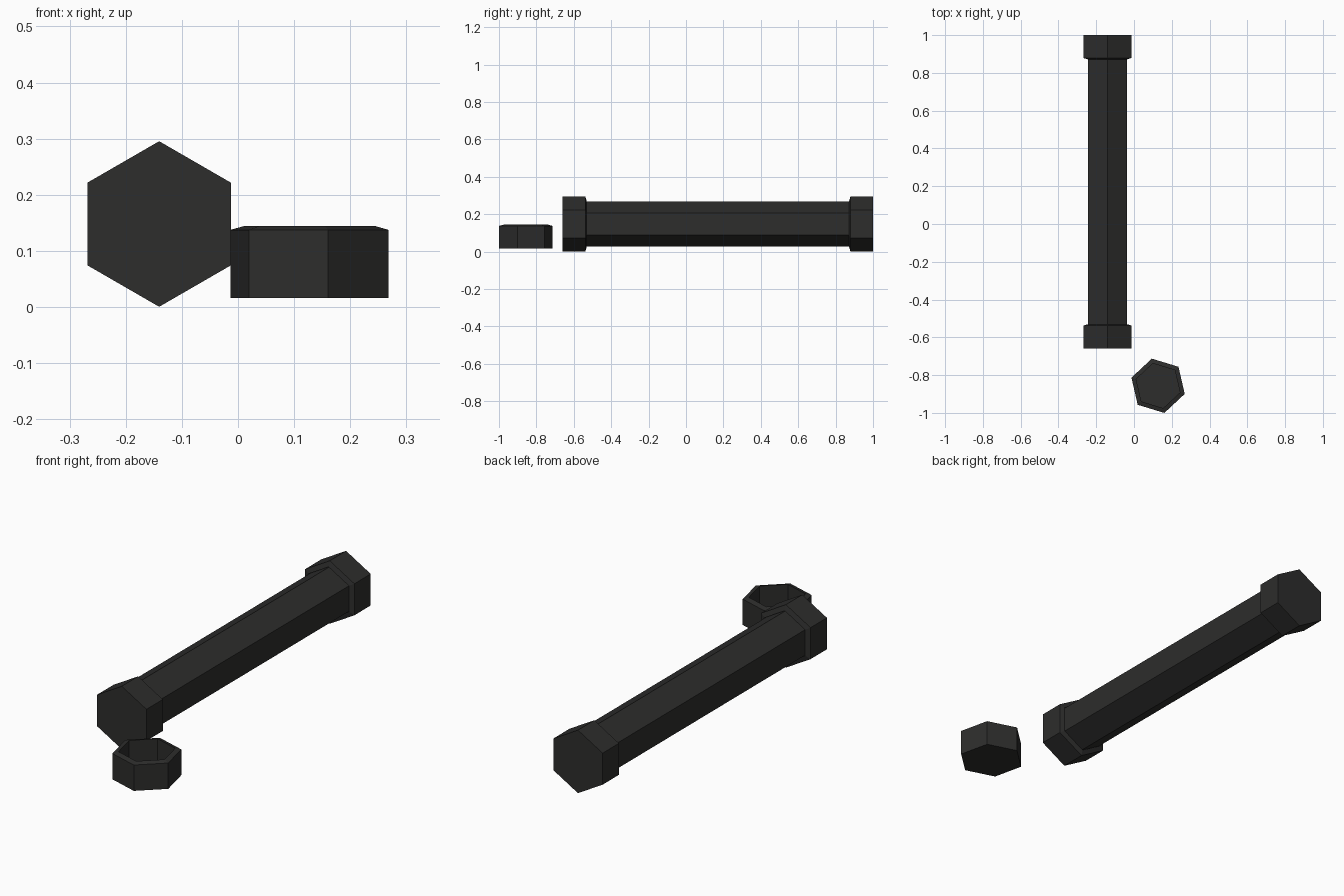
import bpy, bmesh
from math import radians, cos, sin
from mathutils import Matrix

if "Cube" in bpy.data.objects:
    bpy.data.objects.remove(bpy.data.objects["Cube"])

mat = bpy.data.materials.new("charcoal")
mat.diffuse_color = (0.026, 0.026, 0.025, 1)
mat.use_nodes = True
mat.node_tree.nodes["Principled BSDF"].inputs["Base Color"].default_value = mat.diffuse_color

R_CAP, R_TUBE, R_BORE = 0.1475, 0.1195, 0.1215
CAP_H, FLOOR, SHOULDER = 0.128, 0.024, 0.121
AXIS_X, AXIS_Z = -0.1405, 0.148


def hex_lathe(name, profile, matrix):
    """Closed hexagonal solid skinned through (radius, height) rings."""
    bm = bmesh.new()
    rings = [[bm.verts.new((r * cos(radians(60 * i)), r * sin(radians(60 * i)), z))
              for i in range(6)] for r, z in profile]
    for a, b in zip(rings, rings[1:]):
        for i in range(6):
            j = (i + 1) % 6
            bm.faces.new((a[i], a[j], b[j], b[i]))
    bm.faces.new(rings[0][::-1])
    bm.faces.new(rings[-1])
    bmesh.ops.recalc_face_normals(bm, faces=bm.faces)
    mesh = bpy.data.meshes.new(name)
    bm.to_mesh(mesh)
    bm.free()
    mesh.materials.append(mat)
    obj = bpy.data.objects.new(name, mesh)
    obj.matrix_world = matrix
    bpy.context.collection.objects.link(obj)
    return obj


def along_y(y, direction):
    """Lay the part down: local z points to +y or -y, a corner points up."""
    return (Matrix.Translation((AXIS_X, y, AXIS_Z))
            @ Matrix.Rotation(radians(-90 * direction), 4, 'X')
            @ Matrix.Rotation(radians(90), 4, 'Z'))


# Hollow cap: outer wall, sloped rim, bore down to the floor
cap = [(R_CAP, 0), (R_CAP, SHOULDER), (R_BORE, CAP_H), (R_BORE, FLOOR)]
hex_lathe("front_cap", cap, along_y(-0.659, 1))
hex_lathe("back_cap", cap, along_y(1.0, -1))

# Long tube seated in both caps
length = 1.659 - 2 * FLOOR
hex_lathe("tube", [(R_TUBE, 0), (R_TUBE, length)], along_y(-0.659 + FLOOR, 1))

# Loose cap lying open side up
hex_lathe("loose_cap", cap, Matrix.Translation((0.1275, -0.8565, 0.0165))
          @ Matrix.Rotation(radians(-17), 4, 'Z'))
